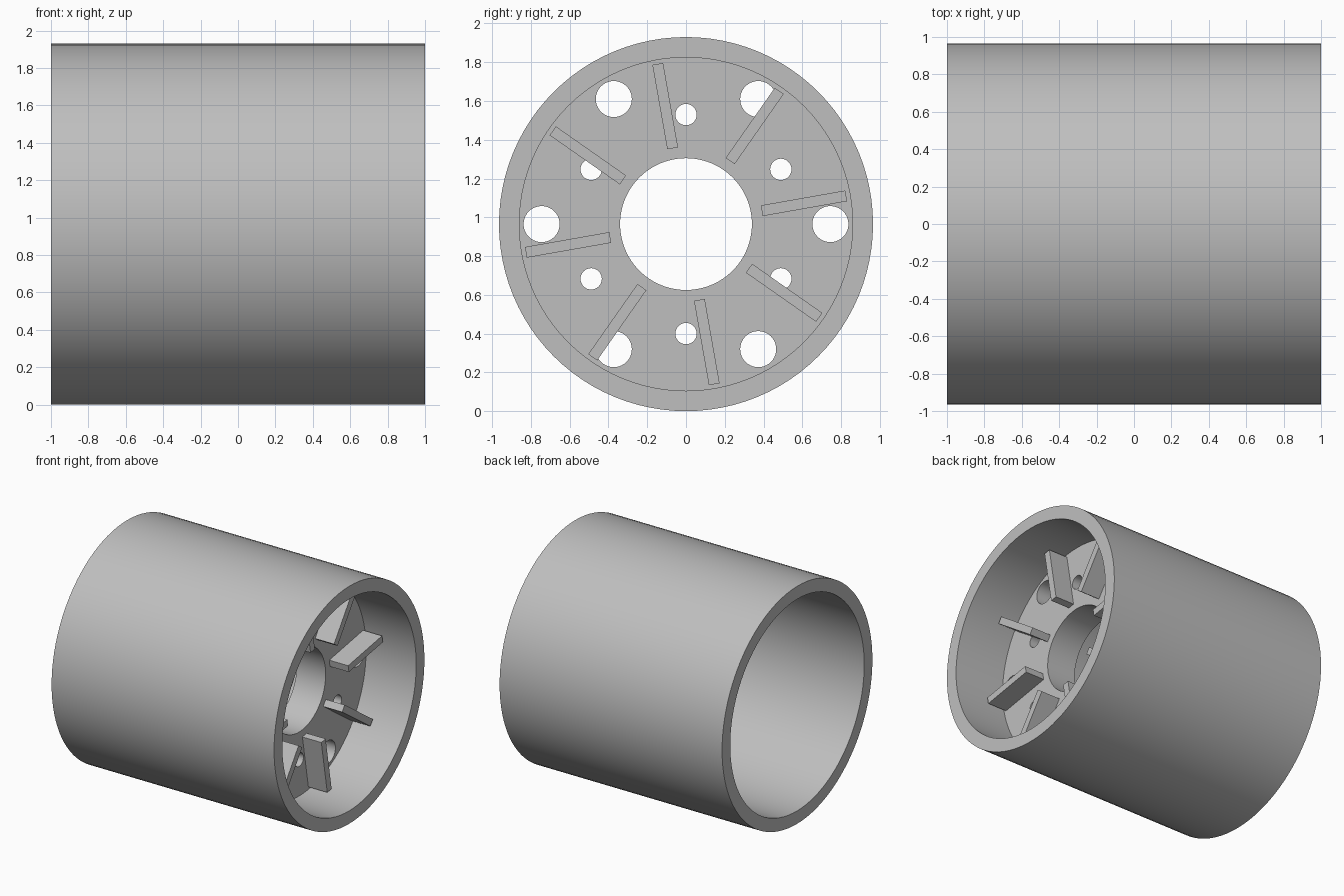
import bpy, bmesh, math
from mathutils import Matrix, Vector

cube = bpy.data.objects.get("Cube")
if cube:
    bpy.data.objects.remove(cube)

AXIS_Z = 0.965          # height of the drum axis, equal to its outer radius

grey = bpy.data.materials.new("plain_grey")
grey.use_nodes = True
grey.diffuse_color = (0.52, 0.52, 0.52, 1)
grey.node_tree.nodes["Principled BSDF"].inputs["Base Color"].default_value = grey.diffuse_color


def polar(radius, degrees):
    a = math.radians(degrees)
    return Vector((radius * math.cos(a), radius * math.sin(a)))


def circle(radius, centre=Vector((0, 0)), sides=96):
    return [centre + polar(radius, 360 * i / sides) for i in range(sides)]


def extrude_profile(name, loops, x0, x1):
    """Fill closed y-z loops (inner loops become holes) and extrude along x."""
    curve = bpy.data.curves.new(name, "CURVE")
    curve.dimensions = "2D"
    curve.fill_mode = "BOTH"
    curve.extrude = (x1 - x0) / 2
    for loop in loops:
        spline = curve.splines.new("POLY")
        spline.points.add(len(loop) - 1)
        for point, co in zip(spline.points, loop):
            point.co = (co.x, co.y, 0, 1)
        spline.use_cyclic_u = True
    helper = bpy.data.objects.new(name + "_profile", curve)
    bpy.context.collection.objects.link(helper)
    bpy.context.view_layer.update()
    evaluated = helper.evaluated_get(bpy.context.evaluated_depsgraph_get())
    mesh = bpy.data.meshes.new_from_object(evaluated)
    bpy.data.objects.remove(helper)
    bpy.data.curves.remove(curve)

    # Turn the profile plane upright: local x, y, z become world y, z, x
    turn = Matrix(((0, 0, 1, 0), (1, 0, 0, 0), (0, 1, 0, 0), (0, 0, 0, 1)))
    bm = bmesh.new()
    bm.from_mesh(mesh)
    bmesh.ops.remove_doubles(bm, verts=bm.verts, dist=0.0001)
    bmesh.ops.transform(bm, matrix=turn, verts=bm.verts)
    bmesh.ops.recalc_face_normals(bm, faces=bm.faces)
    bm.to_mesh(mesh)
    bm.free()
    mesh.materials.clear()
    mesh.materials.append(grey)
    obj = bpy.data.objects.new(name, mesh)
    obj.location = ((x0 + x1) / 2, 0, AXIS_Z)
    bpy.context.collection.objects.link(obj)
    bpy.ops.object.select_all(action="DESELECT")
    obj.select_set(True)
    bpy.context.view_layer.objects.active = obj
    bpy.ops.object.shade_smooth_by_angle(angle=math.radians(30))


# Open drum
extrude_profile("drum_shell", [circle(AXIS_Z), circle(0.86)], -1, 1)

# Web plate with a centre bore and two rings of six holes
PLATE_FRONT = 0.55
holes = [circle(0.34)]
for k in range(6):
    holes.append(circle(0.093, polar(0.745, 60 * k), 40))
    holes.append(circle(0.055, polar(0.565, 30 + 60 * k), 32))
extrude_profile("web_plate", [circle(0.862)] + holes, PLATE_FRONT - 0.26, PLATE_FRONT)

# Eight radial fins standing on the plate
for k in range(8):
    angle = 10 + 45 * k
    side = polar(0.028, angle + 90)
    inner, outer = polar(0.397, angle), polar(0.839, angle)
    extrude_profile(f"fin_{k + 1}",
                    [[inner - side, outer - side, outer + side, inner + side]],
                    PLATE_FRONT, PLATE_FRONT + 0.17)
